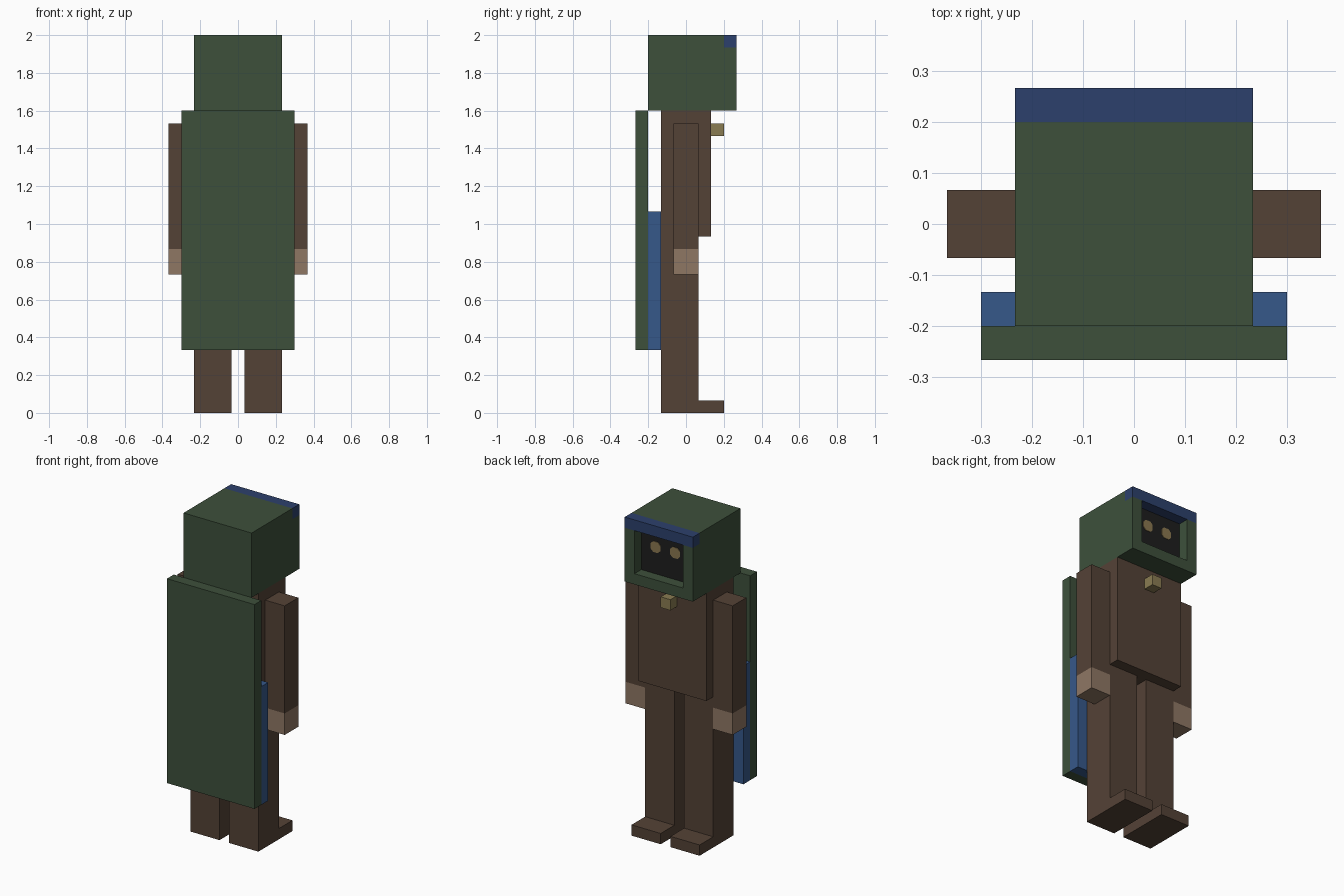
import bpy
import bmesh
from mathutils import Vector

U = 1 / 15   # one block unit
EPS = 1e-4

old = bpy.data.objects.get("Cube")
if old:
    bpy.data.objects.remove(old, do_unlink=True)


def material(name, rgb):
    linear = [((c / 255 + 0.055) / 1.055) ** 2.4 for c in rgb] + [1]
    mat = bpy.data.materials.new(name)
    mat.use_nodes = True
    mat.diffuse_color = linear
    bsdf = next(n for n in mat.node_tree.nodes if n.type == "BSDF_PRINCIPLED")
    bsdf.inputs["Base Color"].default_value = linear
    return mat


GREEN = material("green cloth", (61, 80, 59))
NAVY = material("navy trim", (44, 64, 108))
BLUE = material("blue cloth", (54, 88, 138))
BROWN = material("brown cloth", (84, 66, 54))
SKIN = material("hand skin", (143, 119, 100))
GOLD = material("brass", (138, 124, 82))
EYE = material("eye yellow", (138, 119, 80))
DARK = material("face shadow", (30, 30, 30))


def box_mesh(x, y, z):
    """Box from (min, max) ranges in block units."""
    bm = bmesh.new()
    bmesh.ops.create_cube(bm, size=1)
    for v in bm.verts:
        v.co = [U * (r[0] if c < 0 else r[1]) for c, r in zip(v.co, (x, y, z))]
    return bm


def cut(bm, axis, value):
    """Split all faces along the plane axis = value."""
    normal = Vector((0, 0, 0))
    normal[axis] = 1
    bmesh.ops.bisect_plane(bm, geom=bm.verts[:] + bm.edges[:] + bm.faces[:],
                           plane_co=normal * value * U, plane_no=normal)


def finish(name, bm, *mats):
    bmesh.ops.recalc_face_normals(bm, faces=bm.faces)
    mesh = bpy.data.meshes.new(name)
    bm.to_mesh(mesh)
    bm.free()
    for mat in mats:
        mesh.materials.append(mat)
    obj = bpy.data.objects.new(name, mesh)
    bpy.context.collection.objects.link(obj)
    return obj


def box(name, x, y, z, mat):
    return finish(name, box_mesh(x, y, z), mat)


# Hood with a recessed face opening and a trim along the front top edge
hood = box_mesh((-3.5, 3.5), (-3, 4), (24, 30))
for axis, value in ((0, -2.5), (0, 2.5), (1, 3), (2, 25), (2, 29)):
    cut(hood, axis, value)
front = [f for f in hood.faces if f.normal.y > 0.9]
opening = min(front, key=lambda f: (f.calc_center_median()
                                    - Vector((0, 4, 27)) * U).length)
inner = bmesh.ops.extrude_discrete_faces(hood, faces=[opening])["faces"][0]
bmesh.ops.translate(hood, verts=inner.verts, vec=(0, -U, 0))
for f in hood.faces:
    c = f.calc_center_median()
    f.material_index = int(c.z > 29 * U - EPS and c.y > 3 * U + EPS)
inner.material_index = 2
finish("hood", hood, GREEN, NAVY, DARK)

# Torso, clasp, cape and lining
box("torso", (-3.5, 3.5), (-2, 2), (14, 24), BROWN)
box("clasp", (-0.5, 0.5), (2, 3), (22, 23), GOLD)
box("cape", (-4.5, 4.5), (-4, -3), (5, 24), GREEN)
box("cape_lining", (-4.5, 4.5), (-3, -2), (5, 16), BLUE)

for side, s in (("left", 1), ("right", -1)):
    def span(a, b):
        return tuple(sorted((a * s, b * s)))

    # Eye plate with clipped corners
    eye = box_mesh(span(0.5, 1.5), (3, 3.05), (27, 28))
    corners = [e for e in eye.edges
               if abs(e.verts[0].co.y - e.verts[1].co.y) > EPS]
    bmesh.ops.bevel(eye, geom=corners, offset=0.25 * U, segments=1,
                    affect="EDGES")
    finish(side + "_eye", eye, EYE)

    # Arm with a bare hand at the bottom
    arm = box_mesh(span(3.5, 5.5), (-1, 1), (11, 23))
    cut(arm, 2, 13)
    for f in arm.faces:
        f.material_index = int(f.calc_center_median().z < 13 * U)
    finish(side + "_arm", arm, BROWN, SKIN)

    # Leg and foot
    box(side + "_leg", span(0.5, 3.5), (-2, 1), (0, 14), BROWN)
    box(side + "_foot", span(0.5, 3.5), (1, 3), (0, 1), BROWN)
